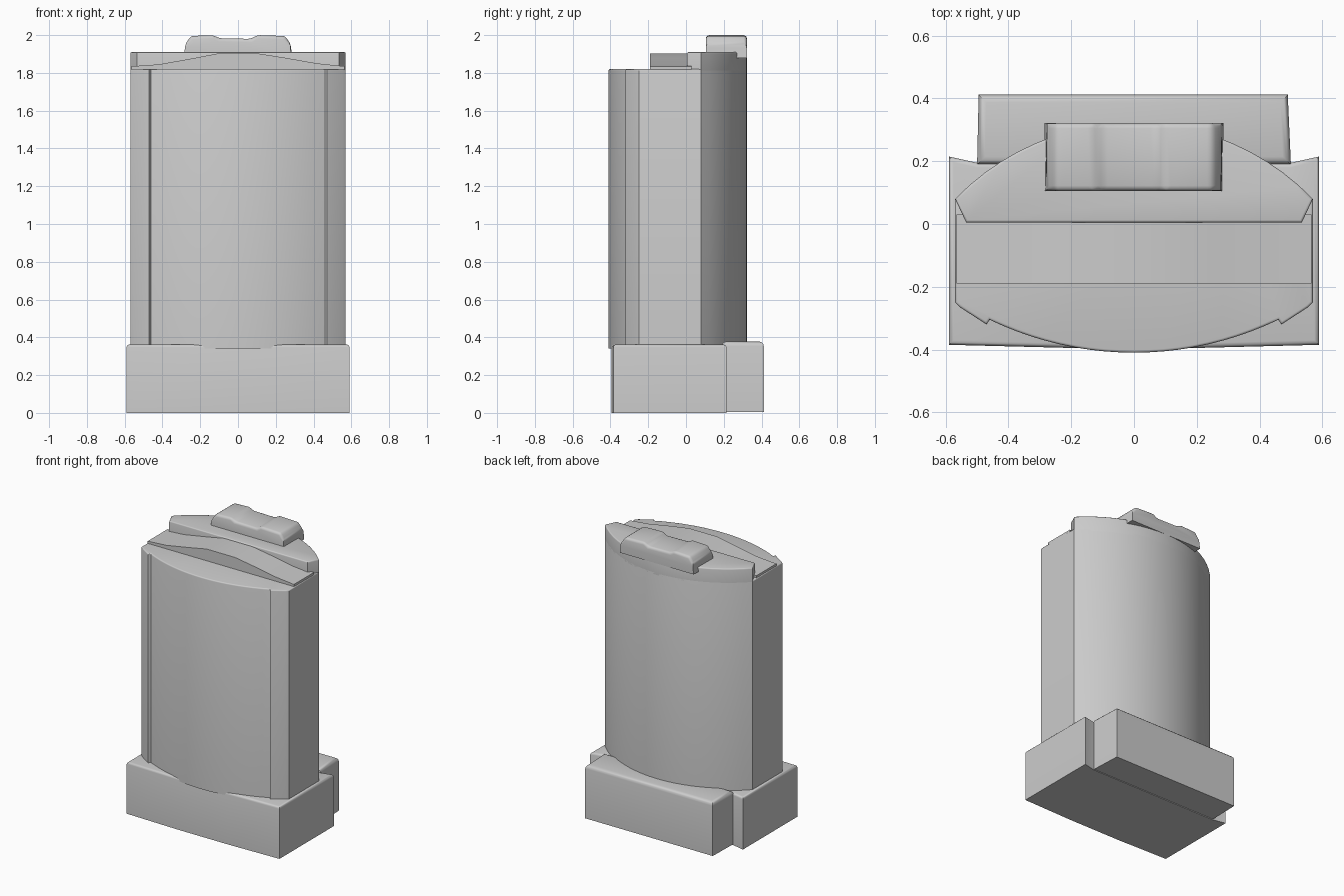
import bpy, bmesh, math
from mathutils import Vector

if "Cube" in bpy.data.objects:
    bpy.data.objects.remove(bpy.data.objects["Cube"])

grey = bpy.data.materials.new("light grey")
grey.diffuse_color = (0.6, 0.6, 0.6, 1)
grey.use_nodes = True
grey.node_tree.nodes["Principled BSDF"].inputs["Base Color"].default_value = grey.diffuse_color


def arc(half, y_end, y_mid, n=20):
    """Circular arc from x=+half to x=-half, bulging to y_mid."""
    s = abs(y_mid - y_end)
    sign = 1 if y_mid > y_end else -1
    r = (half * half + s * s) / (2 * s)
    a = math.asin(half / r)
    return [(r * math.sin(a - 2 * a * i / n),
             y_mid - sign * (r - r * math.cos(a - 2 * a * i / n))) for i in range(n + 1)]


def prism(name, outline, lo, hi, bevel=0.0, axis='Z', bevel_above=None):
    """Extrude an outline along Z (xy outline) or Y (xz outline), rounding its upper edges."""
    bm = bmesh.new()

    def place(p, t):
        return Vector((p[0], p[1], t)) if axis == 'Z' else Vector((p[0], t, p[1]))
    a = [bm.verts.new(place(p, lo)) for p in outline]
    b = [bm.verts.new(place(p, hi)) for p in outline]
    n = len(outline)
    bm.faces.new(a)
    bm.faces.new(b)
    for i in range(n):
        j = (i + 1) % n
        bm.faces.new((a[i], a[j], b[j], b[i]))
    bmesh.ops.recalc_face_normals(bm, faces=bm.faces)
    if bevel:
        edges = [e for e in bm.edges if all(v.co.z > bevel_above for v in e.verts)]
        bmesh.ops.bevel(bm, geom=edges, offset=bevel, segments=3, profile=0.5,
                        affect='EDGES', clamp_overlap=True)
    me = bpy.data.meshes.new(name)
    bm.to_mesh(me)
    bm.free()
    ob = bpy.data.objects.new(name, me)
    bpy.context.collection.objects.link(ob)
    me.materials.append(grey)
    bpy.ops.object.select_all(action='DESELECT')
    ob.select_set(True)
    bpy.context.view_layer.objects.active = ob
    bpy.ops.object.shade_smooth_by_angle(angle=math.radians(35))
    return ob


# Stepped base with a narrower rear extension
base_front = [(-.59, -.385), (-.2, -.395), (.2, -.395), (.59, -.385),
              (.59, .215), (.50, .195), (-.50, .195), (-.59, .215)]
prism("base", base_front, 0.0, .362, .015, bevel_above=.2)
prism("base_rear", [(-.50, .19), (.50, .19), (.49, .412), (-.495, .412)],
      .005, .378, .025, bevel_above=.2)

# Tower: curved back, straight sides, corner columns and a bowed front panel
back_arc = arc(.57, .08, .322)
front_panel = [(-x, y) for x, y in arc(.46, -.305, -.41)]
tower = back_arc + [(-.57, -.25), (-.555, -.265), (-.47, -.32)] + front_panel \
    + [(.47, -.32), (.555, -.265), (.57, -.25)]
prism("tower", tower, .34, 1.82, .008, bevel_above=1.7)

# Raised rear cap following the curved back
prism("rear_cap", back_arc + [(-.535, .005), (.535, .005)], 1.80, 1.91, .008, bevel_above=1.9)

# Gently arched middle cap
mid = [(-.565, 1.80), (-.565, 1.835), (-.42, 1.845), (-.25, 1.875), (-.11, 1.902),
       (.11, 1.902), (.25, 1.88), (.42, 1.85), (.565, 1.835), (.565, 1.80)]
prism("middle_cap", mid, -.19, .03, axis='Y')

# Top block with a shallow dip in its centre
block = [(-.285, 1.88), (-.28, 1.95), (-.25, 1.995), (-.13, 2.0), (-.10, 1.983),
         (.07, 1.98), (.10, 2.0), (.25, 1.995), (.28, 1.95), (.285, 1.88)]
prism("top_block", block, .105, .322, .018, axis='Y', bevel_above=1.93)
